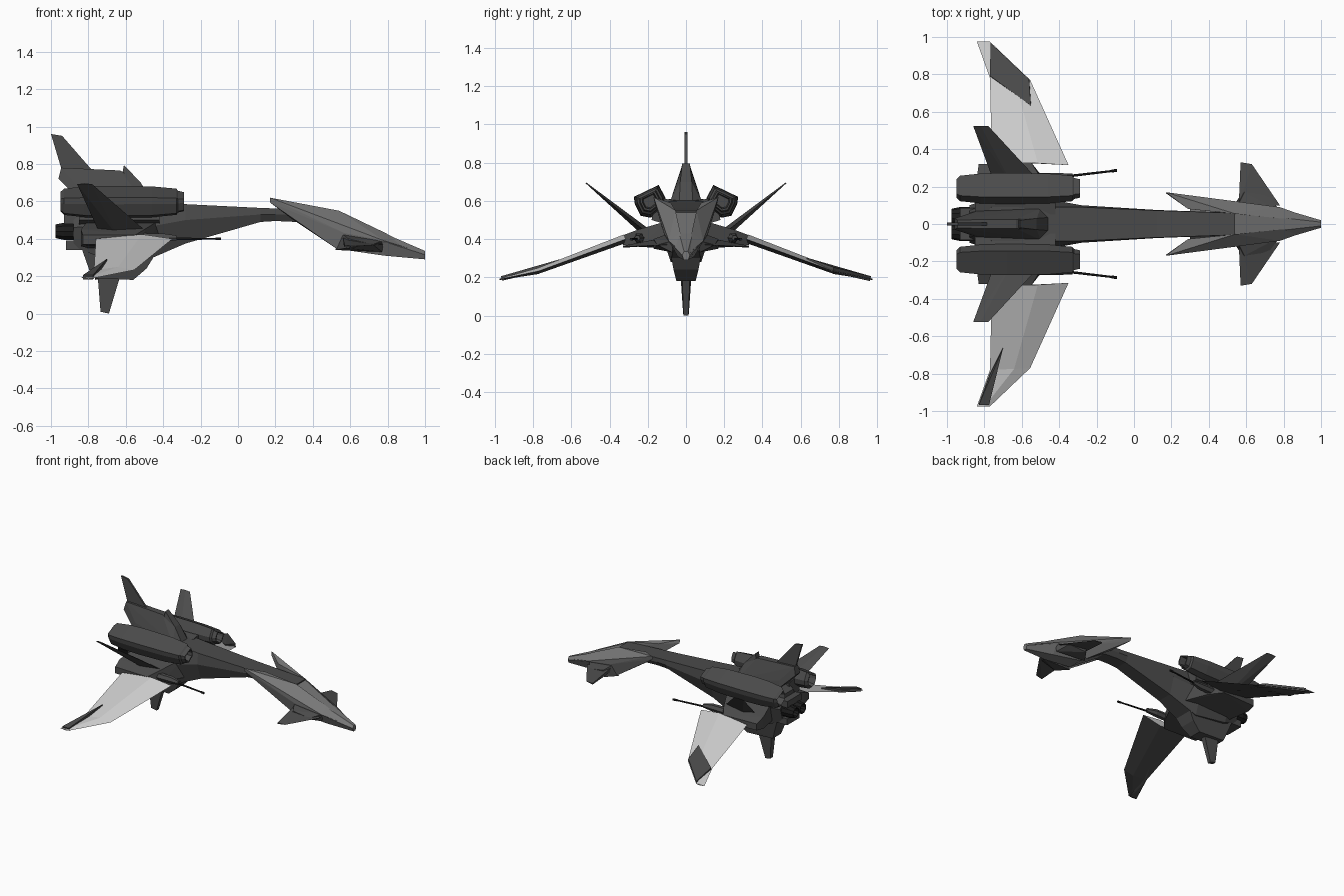
import bpy, bmesh
from math import cos, sin, pi
from mathutils import Vector


def material(name, v):
    m = bpy.data.materials.new(name)
    m.diffuse_color = (v, v, v, 1)
    return m


DARK = material("dark_hull", 0.07)
BLACK = material("black_metal", 0.012)
HEAD = material("head_grey", 0.19)
LIGHT = material("light_wing", 0.55)


def finish(name, bm, mat, mirror):
    bmesh.ops.recalc_face_normals(bm, faces=bm.faces)
    me = bpy.data.meshes.new(name)
    bm.to_mesh(me)
    bm.free()
    me.materials.append(mat)
    ob = bpy.data.objects.new(name, me)
    bpy.context.collection.objects.link(ob)
    if mirror:
        mod = ob.modifiers.new("mirror", 'MIRROR')
        mod.use_axis = (False, True, False)
        mod.use_mirror_merge = False
    return ob


def convex(name, pts, mat=DARK, mirror=False):
    bm = bmesh.new()
    vs = [bm.verts.new(p) for p in pts]
    bmesh.ops.convex_hull(bm, input=vs)
    loose = [v for v in bm.verts if not v.link_faces]
    bmesh.ops.delete(bm, geom=loose, context='VERTS')
    return finish(name, bm, mat, mirror)


def plate(name, pts, t, mat=DARK, mirror=False):
    p = [Vector(q) for q in pts]
    n = (p[1] - p[0]).cross(p[2] - p[0]).normalized() * t / 2
    return convex(name, [q + n for q in p] + [q - n for q in p], mat, mirror)


def loft(name, rings, mat=DARK, mirror=False):
    bm = bmesh.new()
    rv = [[bm.verts.new(p) for p in ring] for ring in rings]
    n = len(rv[0])
    for a, b in zip(rv, rv[1:]):
        for i in range(n):
            j = (i + 1) % n
            bm.faces.new((a[i], a[j], b[j], b[i]))
    bm.faces.new(rv[0])
    bm.faces.new(rv[-1])
    return finish(name, bm, mat, mirror)


def hull(name, stations, mat=DARK):
    # station: x, top z, middle z, bottom z, then the three half widths
    return loft(name, [[(x, wt, zt), (x, wm, zm), (x, wb, zb),
                        (x, -wb, zb), (x, -wm, zm), (x, -wt, zt)]
                       for x, zt, zm, zb, wt, wm, wb in stations], mat)


def tube(name, y, z, section, stations, mat=DARK):
    # section: offsets from the centre; station: x, scale, sideways drift
    return loft(name, [[(x, y + dy + k * u, z + k * v) for u, v in section]
                       for x, k, dy in stations], mat, True)


def circle(n, r):
    return [(r * cos(2 * pi * i / n), r * sin(2 * pi * i / n)) for i in range(n)]


def both(pts):
    return [(x, s * y, z) for x, y, z in pts for s in (1, -1)]


# fuselage and long neck
hull("fuselage", [
    (-0.88, 0.56, 0.46, 0.36, 0.06, 0.10, 0.07),
    (-0.76, 0.61, 0.47, 0.31, 0.09, 0.14, 0.09),
    (-0.50, 0.605, 0.46, 0.28, 0.09, 0.14, 0.08),
    (-0.28, 0.585, 0.50, 0.375, 0.09, 0.10, 0.06),
    (0.12, 0.565, 0.53, 0.49, 0.072, 0.075, 0.05),
    (0.20, 0.562, 0.53, 0.495, 0.07, 0.072, 0.05),
    (0.54, 0.548, 0.52, 0.48, 0.058, 0.06, 0.04)])

# head: central hull, swept-back side plates and small fins
hull("head", [
    (0.30, 0.55, 0.53, 0.50, 0.05, 0.08, 0.05),
    (0.54, 0.54, 0.45, 0.345, 0.055, 0.10, 0.06),
    (0.78, 0.43, 0.385, 0.31, 0.035, 0.085, 0.045),
    (1.00, 0.335, 0.315, 0.29, 0.01, 0.02, 0.012)], HEAD)
convex("head_side_plate", [
    (0.17, 0.17, 0.62), (0.17, 0.165, 0.595), (0.29, 0.08, 0.59),
    (0.29, 0.09, 0.505), (0.54, 0.055, 0.55), (0.57, 0.115, 0.43), (0.53, 0.09, 0.345),
    (0.78, 0.09, 0.39), (0.78, 0.03, 0.435), (0.99, 0.015, 0.325)], HEAD, True)
convex("head_fin_root", [
    (0.52, 0.08, 0.34), (0.55, 0.09, 0.43), (0.78, 0.07, 0.39), (0.77, 0.07, 0.33),
    (0.59, 0.17, 0.40), (0.58, 0.17, 0.35), (0.72, 0.15, 0.37)], DARK, True)
convex("head_fin", [
    (0.56, 0.10, 0.41), (0.56, 0.10, 0.38), (0.78, 0.10, 0.37), (0.59, 0.20, 0.38),
    (0.57, 0.33, 0.365), (0.57, 0.33, 0.355), (0.63, 0.32, 0.36)], DARK, True)

# upper engine pods: tilted boxy section, recessed intake and nozzle; pylons
tube("engine_pod", 0.19, 0.60,
     [(-0.045, 0.08), (0.08, 0.02), (0.075, -0.015), (0.045, -0.075),
      (-0.005, -0.085), (-0.075, -0.03), (-0.08, 0.015)], [
         (-0.90, 0.5, 0), (-0.95, 0.62, 0), (-0.93, 0.85, 0), (-0.82, 1.0, 0),
         (-0.68, 1.04, 0), (-0.46, 1.0, 0), (-0.33, 0.85, 0), (-0.32, 0.7, 0),
         (-0.29, 0.62, 0), (-0.29, 0.5, 0), (-0.36, 0.42, 0)])
convex("pod_pylon", [(x, y, z) for x in (-0.85, -0.42)
                     for y, z in ((0.05, 0.60), (0.05, 0.46), (0.16, 0.62), (0.18, 0.50))],
       DARK, True)

# dorsal spine with crest and tail fin
convex("dorsal_spine", both([
    (-0.96, 0.03, 0.72), (-0.945, 0.022, 0.78), (-0.63, 0.025, 0.765), (-0.52, 0.03, 0.70),
    (-0.46, 0.035, 0.60), (-0.84, 0.07, 0.60), (-0.50, 0.085, 0.59), (-0.84, 0.06, 0.66)]))
convex("dorsal_crest", both([(-0.61, 0.02, 0.795), (-0.62, 0.025, 0.74),
                             (-0.52, 0.03, 0.70), (-0.60, 0.04, 0.68)]))
plate("dorsal_fin", [(-1.0, 0, 0.96), (-0.94, 0, 0.95), (-0.77, 0, 0.755), (-0.94, 0, 0.76)], 0.014)

# slanted tail fins, thick at the root
convex("slanted_fin", [(-0.86, 0.525, 0.692), (-0.78, 0.525, 0.692), (-0.82, 0.523, 0.697),
                       (-0.48, 0.20, 0.43), (-0.74, 0.20, 0.43),
                       (-0.64, 0.19, 0.45), (-0.64, 0.215, 0.41)], DARK, True)

# keel and lower fin
convex("keel", both([
    (-0.84, 0.08, 0.36), (-0.78, 0.05, 0.19), (-0.56, 0.05, 0.18),
    (-0.49, 0.065, 0.24), (-0.44, 0.08, 0.32)]))
convex("lower_fin", both([
    (-0.75, 0.028, 0.20), (-0.63, 0.02, 0.20), (-0.735, 0.015, 0.01), (-0.69, 0.013, 0.0)]))

# tail block and exhausts
convex("tail_block", both([(x, 0.085, z) for x in (-0.93, -0.80) for z in (0.48, 0.53)]))
convex("tail_lower_block", both([(x, 0.075, z) for x in (-0.92, -0.80) for z in (0.34, 0.39)]))
tube("exhaust", 0.043, 0.44, circle(10, 0.048), [
    (-0.85, 1, 0), (-0.93, 1, 0), (-0.975, 0.8, 0), (-0.975, 0.65, 0), (-0.90, 0.5, 0)], BLACK)

# wing roots and guns
convex("wing_root", [
    (-0.80, 0.08, 0.50), (-0.80, 0.08, 0.35), (-0.42, 0.08, 0.50), (-0.40, 0.08, 0.36),
    (-0.84, 0.25, 0.45), (-0.84, 0.25, 0.36), (-0.50, 0.25, 0.45), (-0.48, 0.24, 0.37),
    (-0.83, 0.32, 0.42), (-0.83, 0.32, 0.37), (-0.55, 0.33, 0.42), (-0.55, 0.33, 0.37)], DARK, True)
tube("gun_housing", 0.245, 0.405, circle(6, 0.03),
     [(-0.60, 1, 0), (-0.40, 0.9, 0), (-0.33, 0.5, 0.01)])
tube("gun_barrel", 0.25, 0.40, circle(6, 0.008),
     [(-0.40, 0.9, 0), (-0.12, 0.7, 0.033), (-0.12, 1, 0.033), (-0.09, 1, 0.037)], BLACK)

# main wings: leading edge x, trailing edge x, y, sweep of root, z, half thickness
wing = loft("wing", [[(le, y + dy, z), (le * 0.6 + te * 0.4, y + dy / 2, z + t),
                      (te, y, z), (le * 0.6 + te * 0.4, y + dy / 2, z - t)]
                     for le, te, y, dy, z, t in (
                         (-0.35, -0.76, 0.335, -0.02, 0.40, 0.024),
                         (-0.555, -0.77, 0.78, -0.01, 0.233, 0.016),
                         (-0.77, -0.84, 0.975, 0, 0.19, 0.004))], LIGHT, True)
wing.data.materials.append(DARK)
for f in wing.data.polygons:
    f.material_index = 1 if f.normal.z < -0.3 else 0

# dark panels let into the wing tips
plate("wing_panel_left", [(-0.765, 0.965, 0.193), (-0.77, 0.79, 0.233),
                          (-0.55, 0.63, 0.29), (-0.56, 0.77, 0.24)], 0.026)
plate("wing_panel_right", [(-0.70, -0.66, 0.282), (-0.775, -0.965, 0.194),
                           (-0.83, -0.965, 0.194), (-0.77, -0.80, 0.233)], 0.024)
